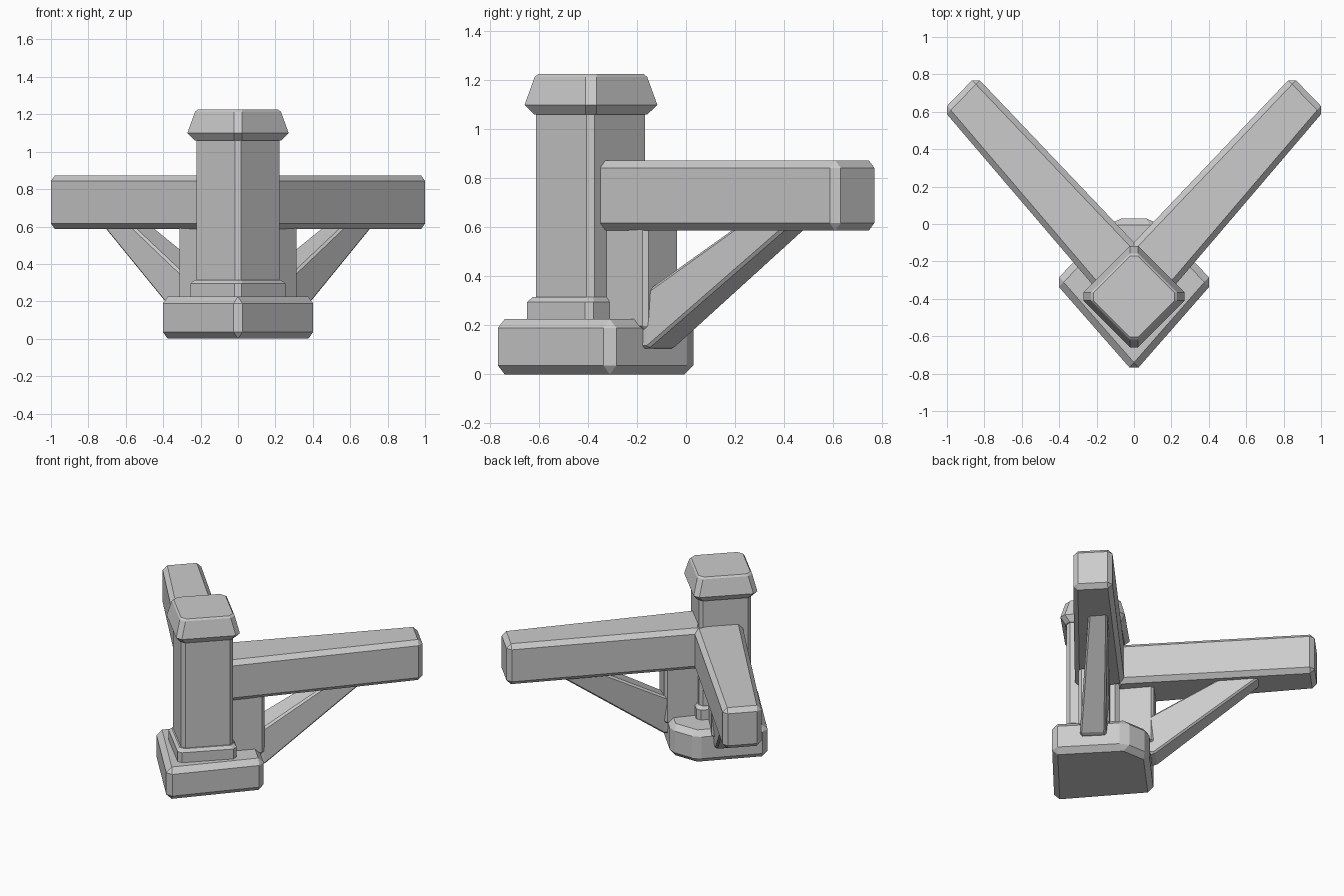
import bpy, bmesh

if "Cube" in bpy.data.objects:
    bpy.data.objects.remove(bpy.data.objects["Cube"])

POST_Y = -0.388


def loft(name, rings, bevel=0.0):
    """Solid skinned through equal-length point rings, with chamfered edges."""
    bm = bmesh.new()
    loops = [[bm.verts.new(p) for p in ring] for ring in rings]
    n = len(loops[0])
    for a, b in zip(loops, loops[1:]):
        for i in range(n):
            j = (i + 1) % n
            bm.faces.new((a[i], a[j], b[j], b[i]))
    bm.faces.new(loops[0][::-1])
    bm.faces.new(loops[-1])
    bmesh.ops.recalc_face_normals(bm, faces=bm.faces[:])
    mesh = bpy.data.meshes.new(name)
    bm.to_mesh(mesh)
    bm.free()
    obj = bpy.data.objects.new(name, mesh)
    bpy.context.collection.objects.link(obj)
    if bevel:
        mod = obj.modifiers.new("chamfer", "BEVEL")
        mod.width = bevel
        mod.segments = 1
        mod.limit_method = "ANGLE"
    return obj


def prism(name, outline, z0, z1, bevel):
    return loft(name, [[(x, y, z) for x, y in outline] for z in (z0, z1)], bevel)


def diamond(r, z, cut, y=POST_Y):
    """Square turned 45 degrees, with cut corners."""
    e = r - cut
    return [(e, y - cut, z), (e, y + cut, z), (cut, y + e, z), (-cut, y + e, z),
            (-e, y + cut, z), (-e, y - cut, z), (-cut, y - e, z), (cut, y - e, z)]


def both_sides(name, rings, bevel):
    for side, s in (("right", 1), ("left", -1)):
        loft(f"{side}_{name}", [[(s * x, y, z) for x, y, z in r] for r in rings], bevel)


# Footing block with a clipped back corner
prism("footing", [(0, -0.795), (0.425, -0.31), (0.10, 0.03), (-0.10, 0.03), (-0.425, -0.31)],
      0, 0.225, 0.036)

# Collar, post and flared cap
loft("collar", [diamond(r, z, 0.018, -0.395) for r, z in
                ((0.272, 0.2), (0.272, 0.295), (0.248, 0.315))])
loft("post", [diamond(0.24, z, 0.017, -0.39) for z in (0.2, 1.08)])
loft("cap", [diamond(r, z, 0.022) for r, z in
             ((0.252, 1.06), (0.293, 1.10), (0.252, 1.213), (0.238, 1.225))])

# Tapered rails
rail = [(0.14, -0.42), (1.02, 0.61), (0.845, 0.79), (-0.03, -0.13)]
both_sides("rail", [[(x, y, z) for x, y in rail] for z in (0.587, 0.873)], 0.03)

# Short uprights carrying the rails beside the post
upright = [(0.12, -0.385), (0.325, -0.165), (0.185, -0.025), (0.0, -0.24)]
both_sides("upright", [[(x, y, z) for x, y in upright] for z in (0.18, 0.66)], 0.018)

# Diagonal braces from footing to rail
both_sides("brace", [
    [(0.27, -0.20, 0.105), (0.15, -0.08, 0.105), (0.15, -0.08, 0.33), (0.26, -0.20, 0.31)],
    [(0.32, -0.16, 0.105), (0.20, -0.045, 0.105), (0.18, -0.03, 0.38), (0.30, -0.15, 0.35)],
    [(0.76, 0.46, 0.645), (0.68, 0.55, 0.645), (0.51, 0.36, 0.645), (0.61, 0.26, 0.645)],
], 0.012)
